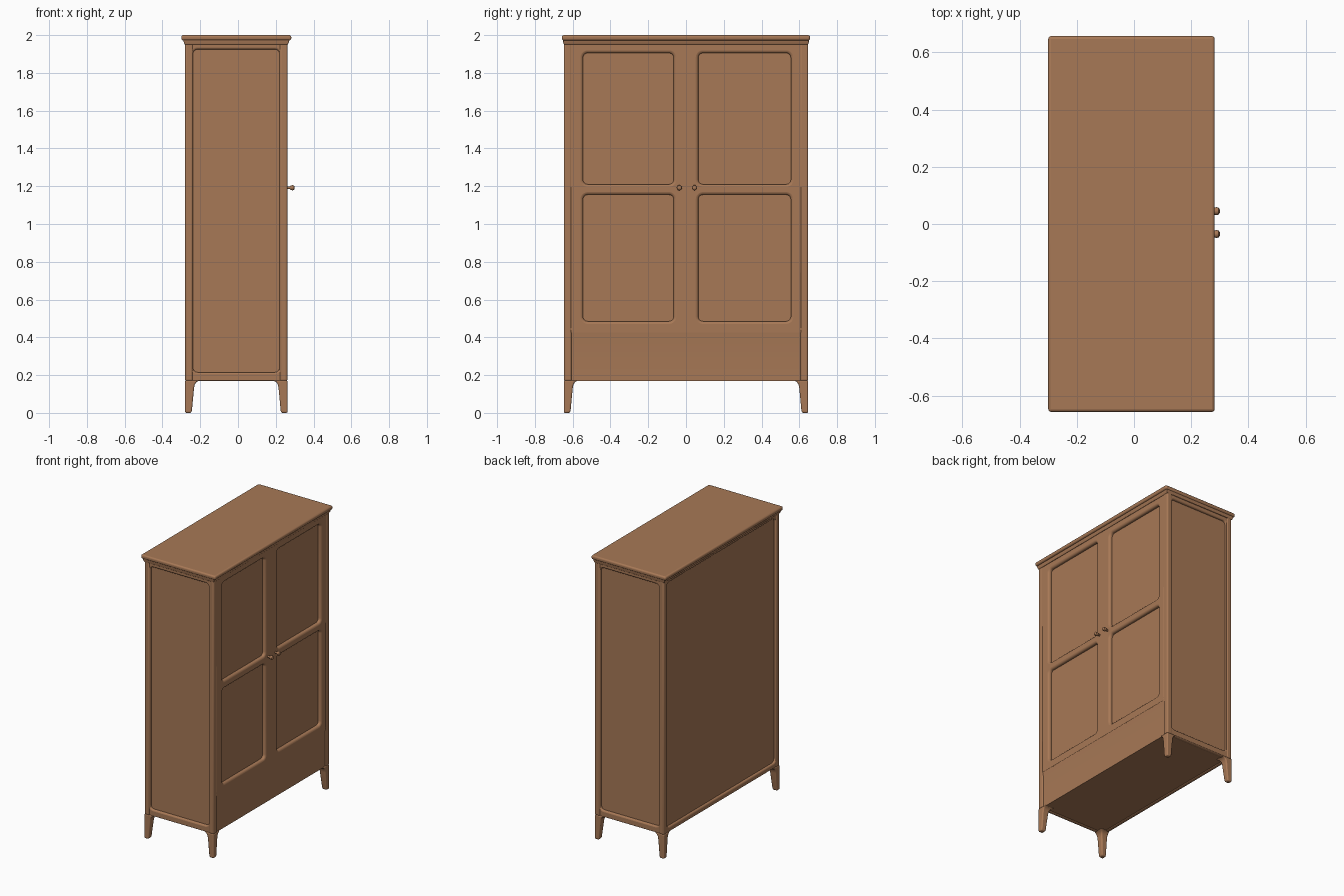
import bpy, bmesh, math
from mathutils import Matrix, Vector

if "Cube" in bpy.data.objects:
    bpy.data.objects.remove(bpy.data.objects["Cube"])

wood = bpy.data.materials.new("warm wood")
wood.diffuse_color = (0.39, 0.19, 0.093, 1)
wood.use_nodes = True
wood.node_tree.nodes["Principled BSDF"].inputs["Base Color"].default_value = wood.diffuse_color


def finish(name, mesh, bevel=0.0, segments=3):
    """Link a mesh as a named, smooth-shaded wooden part."""
    ob = bpy.data.objects.new(name, mesh)
    bpy.context.collection.objects.link(ob)
    mesh.materials.clear()
    mesh.materials.append(wood)
    if bevel:
        m = ob.modifiers.new("bevel", "BEVEL")
        m.width, m.segments, m.limit_method = bevel, segments, 'ANGLE'
    bpy.ops.object.select_all(action='DESELECT')
    bpy.context.view_layer.objects.active = ob
    ob.select_set(True)
    bpy.ops.object.shade_smooth_by_angle(angle=math.radians(40))
    return ob


def box(name, lo, hi, bevel=0.0):
    lo, hi = Vector(lo), Vector(hi)
    bm = bmesh.new()
    bmesh.ops.create_cube(bm, size=1)
    for v in bm.verts:
        v.co = [(lo[i] + hi[i]) / 2 + v.co[i] * (hi[i] - lo[i]) for i in range(3)]
    me = bpy.data.meshes.new(name)
    bm.to_mesh(me)
    bm.free()
    return finish(name, me, bevel)


def loft(name, sections, bevel):
    """Stack rectangles (x0, x1, y0, y1, z) into one solid."""
    bm = bmesh.new()
    rings = [[bm.verts.new(p) for p in ((a, c, z), (b, c, z), (b, d, z), (a, d, z))]
             for a, b, c, d, z in sections]
    for r, s in zip(rings, rings[1:]):
        for i in range(4):
            bm.faces.new((r[i], r[(i + 1) % 4], s[(i + 1) % 4], s[i]))
    bm.faces.new(rings[0][::-1])
    bm.faces.new(rings[-1])
    bmesh.ops.recalc_face_normals(bm, faces=bm.faces[:])
    me = bpy.data.meshes.new(name)
    bm.to_mesh(me)
    bm.free()
    return finish(name, me, bevel)


def round_rect(u0, u1, v0, v1, r):
    pts = []
    for k, (u, v) in enumerate(((u1 - r, v1 - r), (u0 + r, v1 - r), (u0 + r, v0 + r), (u1 - r, v0 + r))):
        for j in range(6):
            a = math.pi / 2 * (k + j / 5)
            pts.append((u + r * math.cos(a), v + r * math.sin(a)))
    return pts


def frame(name, outer, holes, axis, lo, hi, bevel=0.01):
    """Plate with rounded openings; thickness lo..hi along the axis."""
    cu = bpy.data.curves.new(name, 'CURVE')
    cu.dimensions, cu.fill_mode = '2D', 'BOTH'
    for rect, r in [(outer, 0.004)] + [(h, 0.025) for h in holes]:
        pts = round_rect(*rect, r)
        sp = cu.splines.new('POLY')
        sp.points.add(len(pts) - 1)
        for p, (u, v) in zip(sp.points, pts):
            p.co = (u, v, 0, 1)
        sp.use_cyclic_u = True
    cu.extrude = (hi - lo) / 2 - bevel
    cu.bevel_depth, cu.offset, cu.bevel_resolution = bevel, -bevel, 2
    tmp = bpy.data.objects.new("tmp", cu)
    bpy.context.collection.objects.link(tmp)
    dg = bpy.context.evaluated_depsgraph_get()
    me = bpy.data.meshes.new_from_object(tmp.evaluated_get(dg))
    bpy.data.objects.remove(tmp)
    mid = (lo + hi) / 2
    if axis == 'x':
        rot = Matrix(((0, 0, 1, mid), (1, 0, 0, 0), (0, 1, 0, 0), (0, 0, 0, 1)))
    else:
        rot = Matrix(((1, 0, 0, 0), (0, 0, -1, mid), (0, 1, 0, 0), (0, 0, 0, 1)))
    me.transform(rot)
    return finish(name, me)


X0, X1, Y, Z0, Z1 = -0.28, 0.262, 0.647, 0.168, 1.965

# Inner case whose faces show as the recessed panels
box("case_panels", (X0 + 0.018, -Y + 0.02, Z0 + 0.004), (X1 - 0.024, Y - 0.02, Z1))

# Corner posts and tapered legs
for sx, side in ((-1, "back"), (1, "front")):
    for sy, hand in ((-1, "left"), (1, "right")):
        cx, cy = (X0 if sx < 0 else X1), sy * Y
        xs, ys = sorted((cx, cx - sx * 0.042)), sorted((cy, cy - sy * 0.042))
        box(f"{side}_{hand}_post", (xs[0], ys[0], Z0), (xs[1], ys[1], Z1), 0.01)
        secs = []
        for z, w in ((0, 0.032), (0.012, 0.036), (0.13, 0.047), (0.15, 0.051),
                     (0.163, 0.06), (0.172, 0.075)):
            a, b = sorted((cx, cx - sx * w))
            c, d = sorted((cy, cy - sy * w))
            secs.append((a, b, c, d, z))
        loft(f"{side}_{hand}_leg", secs, 0.007)

# Side frames, back frame and door front
for s, hand in ((-1, "left"), (1, "right")):
    lo, hi = sorted((s * (Y - 0.004), s * (Y - 0.034)))
    frame(f"{hand}_side_frame", (X0 + 0.03, X1 - 0.03, Z0, Z1),
          [(-0.238, 0.22, 0.215, 1.925)], 'y', lo, hi)
frame("back_frame", (-Y + 0.03, Y - 0.03, Z0, Z1),
      [(-0.605, 0.605, 0.205, 1.93)], 'x', X0 + 0.003, X0 + 0.033)
door_holes = [(a, b, c, d) for a, b in ((-0.545, -0.065), (0.065, 0.555))
              for c, d in ((0.485, 1.155), (1.21, 1.905))]
frame("door_front", (-Y + 0.03, Y - 0.03, 0.42, Z1), door_holes, 'x', X1 - 0.04, X1 - 0.002, 0.014)

# Slightly set back lower drawer front with a sloping top edge
loft("drawer_front", [(0.2, X1 - 0.008, -0.62, 0.62, Z0),
                      (0.2, X1 - 0.008, -0.62, 0.62, 0.40),
                      (0.2, X1 - 0.002, -0.62, 0.62, 0.45)], 0)

# Cornice: small moulding flaring into the top board
loft("cornice_moulding", [(X0 - 0.002, X1 + 0.002, -Y, Y, 1.95),
                          (X0 - 0.007, X1 + 0.007, -Y - 0.003, Y + 0.003, 1.962),
                          (-0.292, 0.272, -0.652, 0.652, 1.978)], 0.003)
box("top_board", (-0.30, -0.657, 1.972), (0.282, 0.657, 2.0), 0.01)

# Turned door knobs
profile = [(0, 0.007), (0.014, 0.007), (0.02, 0.012), (0.03, 0.014), (0.037, 0.012), (0.041, 0.006)]
for y, hand in ((-0.035, "left"), (0.045, "right")):
    bm = bmesh.new()
    rings = [[bm.verts.new((X1 - 0.003 + h, y + r * math.cos(k * math.pi / 8), 1.192 + r * math.sin(k * math.pi / 8)))
              for k in range(16)] for h, r in profile]
    for r, s in zip(rings, rings[1:]):
        for i in range(16):
            bm.faces.new((r[i], r[(i + 1) % 16], s[(i + 1) % 16], s[i]))
    bm.faces.new(rings[0][::-1])
    bm.faces.new(rings[-1])
    bmesh.ops.recalc_face_normals(bm, faces=bm.faces[:])
    me = bpy.data.meshes.new("knob")
    bm.to_mesh(me)
    bm.free()
    finish(f"{hand}_door_knob", me)
